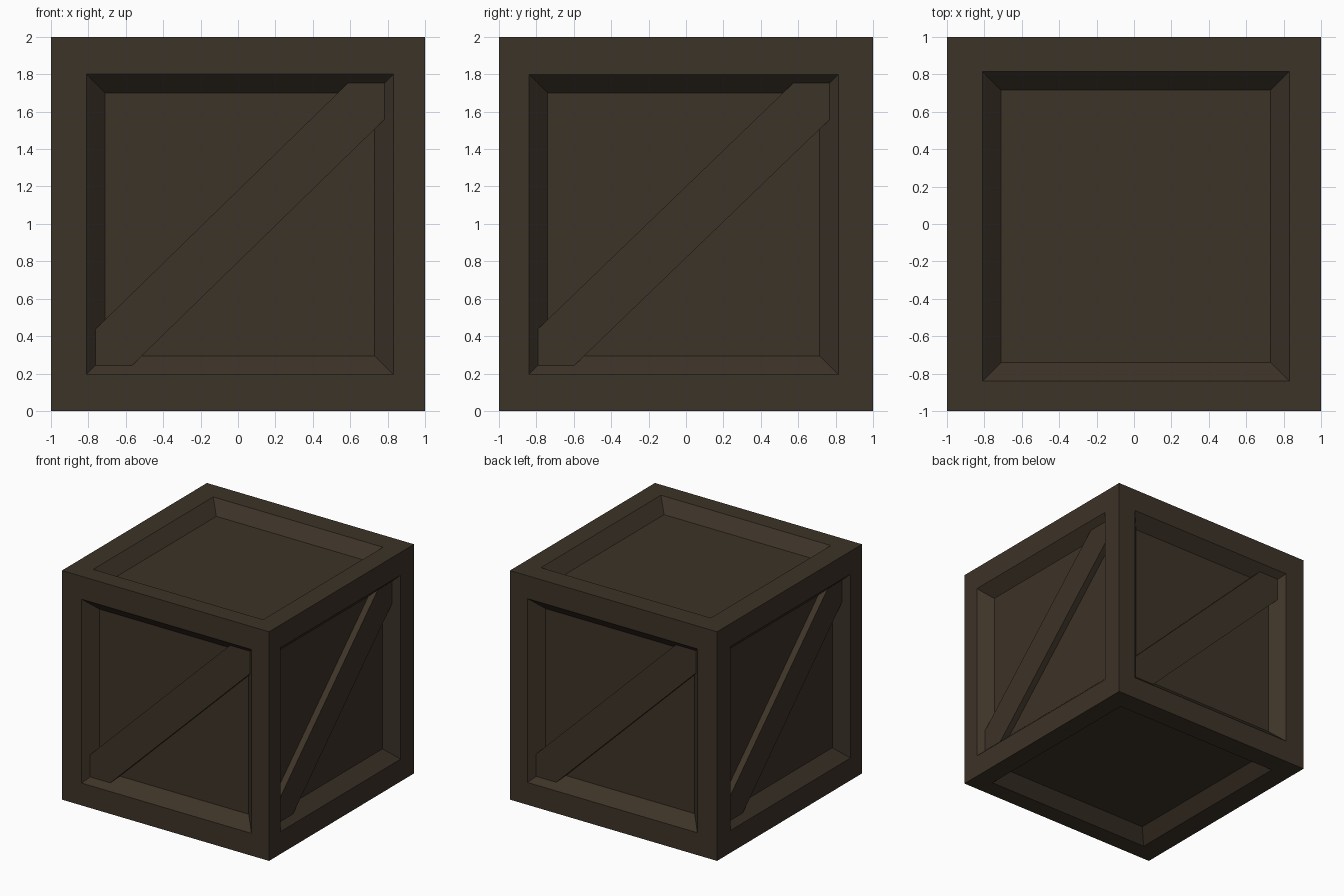
import bpy, bmesh
from mathutils import Vector

if "Cube" in bpy.data.objects:
    bpy.data.objects.remove(bpy.data.objects["Cube"])

DEPTH = 0.105         # recess of the panels
BRACE = 0.05          # brace front lies this far behind the frame
BEVEL = 0.10          # width of the sloped border
C = Vector((0, 0, 1))

wood = bpy.data.materials.new("dark_brown_wood")
wood.diffuse_color = (0.046, 0.033, 0.021, 1)
wood.use_nodes = True
wood.node_tree.nodes["Principled BSDF"].inputs["Base Color"].default_value = wood.diffuse_color


def add_object(name, bm):
    bmesh.ops.remove_doubles(bm, verts=bm.verts, dist=1e-5)
    bmesh.ops.recalc_face_normals(bm, faces=bm.faces)
    mesh = bpy.data.meshes.new(name)
    bm.to_mesh(mesh)
    bm.free()
    mesh.materials.append(wood)
    ob = bpy.data.objects.new(name, mesh)
    bpy.context.collection.objects.link(ob)


X, Y, Z = Vector((1, 0, 0)), Vector((0, 1, 0)), Vector((0, 0, 1))
XR, YR, ZR = (-0.81, 0.83), (-0.84, 0.815), (-0.805, 0.80)   # opening ranges


def flip(r):
    return (-r[1], -r[0])


# name: outward normal, right and up as seen from outside, opening ranges, braced
SIDES = {
    "front": (-Y, X, Z, XR, ZR, True),
    "right": (X, Y, Z, YR, ZR, True),
    "back": (Y, -X, Z, flip(XR), ZR, True),
    "left": (-X, -Y, Z, flip(YR), ZR, True),
    "top": (Z, X, Y, XR, YR, False),
    "bottom": (-Z, X, -Y, XR, flip(YR), False),
}


def rect(ur, vr, inset=0.0):
    u0, u1, v0, v1 = ur[0] + inset, ur[1] - inset, vr[0] + inset, vr[1] - inset
    return [(u0, v0), (u1, v0), (u1, v1), (u0, v1)]


# Crate body: frame, sloped border and sunken panel on every side
body = bmesh.new()
for n, r, u, ur, vr, braced in SIDES.values():
    loops = []
    for pts, d in ((rect((-1, 1), (-1, 1)), 0), (rect(ur, vr), 0),
                   (rect(ur, vr, BEVEL), DEPTH)):
        loops.append([body.verts.new(C + r * a + u * b + n * (1 - d)) for a, b in pts])
    for outer, inner in zip(loops, loops[1:]):
        for i in range(4):
            j = (i + 1) % 4
            body.faces.new((outer[i], outer[j], inner[j], inner[i]))
    body.faces.new(loops[2])
add_object("crate_body", body)

# Diagonal braces, lower left to upper right on the four upright sides
for name, (n, r, u, ur, vr, braced) in SIDES.items():
    if not braced:
        continue
    (a0, b0), _, (a1, b1), _ = rect(ur, vr, 0.045)
    w = 0.195
    outline = [(a0, b0), (a0 + w, b0), (a1, b1 - w), (a1, b1), (a1 - w, b1), (a0, b0 + w)]
    bm = bmesh.new()
    front, rear = [[bm.verts.new(C + r * a + u * b + n * (1 - d)) for a, b in outline]
                   for d in (BRACE, DEPTH + 0.01)]
    bm.faces.new(front)
    bm.faces.new(rear[::-1])
    for i in range(6):
        j = (i + 1) % 6
        bm.faces.new((front[j], front[i], rear[i], rear[j]))
    add_object(name + "_diagonal_brace", bm)
